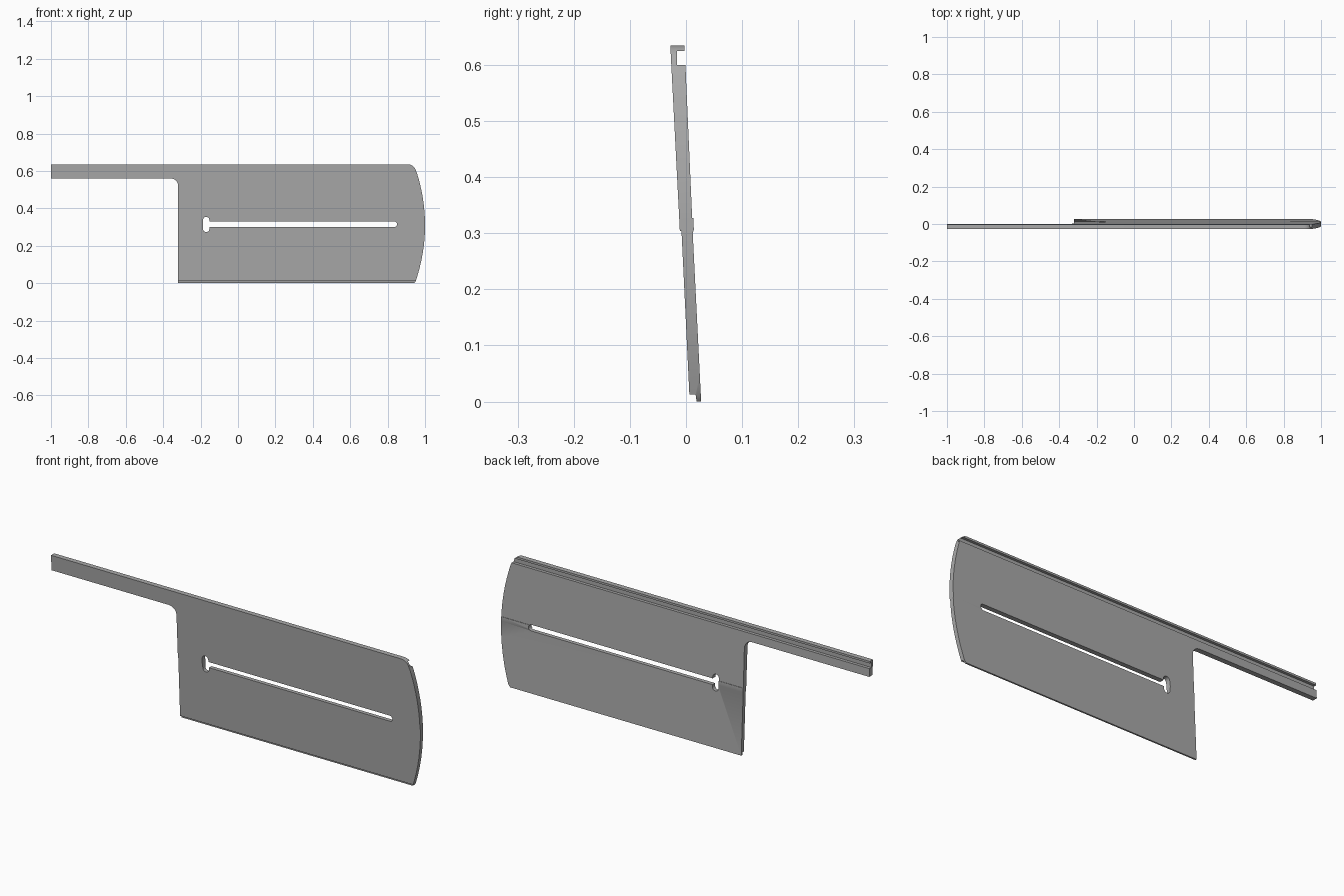
import bpy
import bmesh
from math import cos, sin, pi
from mathutils import Vector

default = bpy.data.objects.get("Cube")
if default:
    bpy.data.objects.remove(default, do_unlink=True)

grey = bpy.data.materials.new("plain grey")
grey.use_nodes = True
grey.diffuse_color = (0.4, 0.4, 0.4, 1)
grey.node_tree.nodes["Principled BSDF"].inputs["Base Color"].default_value = grey.diffuse_color


def prism(name, points, offset):
    """Extrude a closed loop of points by an offset vector."""
    bm = bmesh.new()
    face = bm.faces.new([bm.verts.new(p) for p in points])
    new = bmesh.ops.extrude_face_region(bm, geom=[face])["geom"]
    verts = [g for g in new if isinstance(g, bmesh.types.BMVert)]
    bmesh.ops.translate(bm, verts=verts, vec=Vector(offset))
    bmesh.ops.recalc_face_normals(bm, faces=bm.faces)
    mesh = bpy.data.meshes.new(name)
    bm.to_mesh(mesh)
    bm.free()
    obj = bpy.data.objects.new(name, mesh)
    bpy.context.collection.objects.link(obj)
    mesh.materials.append(grey)
    return obj


def upright(name, outline):
    """Cutter running front to back through an (x, z) outline."""
    return prism(name, [(x, -0.2, z) for x, z in outline], (0, 0.4, 0))


def arc(cx, cz, r, start, end, steps=8):
    angles = [start + (end - start) * i / steps for i in range(steps + 1)]
    return [(cx + r * cos(a), cz + r * sin(a)) for a in angles]


def capsule(a, b, r):
    """Rounded slot outline between two points."""
    along = Vector(b) - Vector(a)
    turn = 0 if along.x else pi / 2
    return arc(*b, r, turn - pi / 2, turn + pi / 2) + arc(*a, r, turn + pi / 2, turn + 3 * pi / 2)


def cut(obj, cutter, operation):
    mod = obj.modifiers.new(operation, "BOOLEAN")
    mod.operation, mod.object, mod.solver = operation, cutter, "EXACT"
    bpy.context.view_layer.objects.active = obj
    bpy.ops.object.modifier_apply(modifier=mod.name)
    bpy.data.objects.remove(cutter, do_unlink=True)


# Leaning cross-section: hooked top rail, stepped middle, thin bottom lip
section = [(-0.028, 0.635), (-0.012, 0.325), (-0.011, 0.304), (-0.008, 0.304),
           (0.006, 0.013), (0.017, 0.013), (0.019, 0), (0.027, 0),
           (0.012, 0.3), (0.014, 0.306), (0.013, 0.327), (0.011, 0.327),
           (-0.001, 0.6), (-0.016, 0.6), (-0.016, 0.625), (-0.003, 0.625), (-0.003, 0.635)]
plate = prism("slotted_plate", [(-1, y, z) for y, z in section], (2.1, 0, 0))

# Side outline: long arm, rounded inner corner, bowed far end
bow = [(1 - 0.05 * ((z - 0.31) / 0.3) ** 2, z)
       for z in [0.01 + 0.58 * i / 16 for i in range(17)]]
outline = ([(-1.1, 0.7), (-1.1, 0.56)] + arc(-0.36, 0.52, 0.04, pi / 2, 0)
           + [(-0.32, -0.1), (0.94, -0.1), (0.94, 0)] + bow
           + arc(0.91, 0.593, 0.042, 0.2, pi / 2) + [(0.91, 0.7)])
cut(plate, upright("outline_cutter", outline), "INTERSECT")

# Long slot with a crosswise oval at its inner end
cut(plate, upright("slot_cutter", capsule((-0.165, 0.315), (0.835, 0.315), 0.015)), "DIFFERENCE")
cut(plate, upright("oval_cutter", capsule((-0.17, 0.29), (-0.17, 0.338), 0.017)), "DIFFERENCE")

# Smooth the rounded ends and keep the edges crisp
bpy.ops.object.select_all(action="DESELECT")
plate.select_set(True)
bpy.context.view_layer.objects.active = plate
bpy.ops.object.shade_smooth_by_angle()
